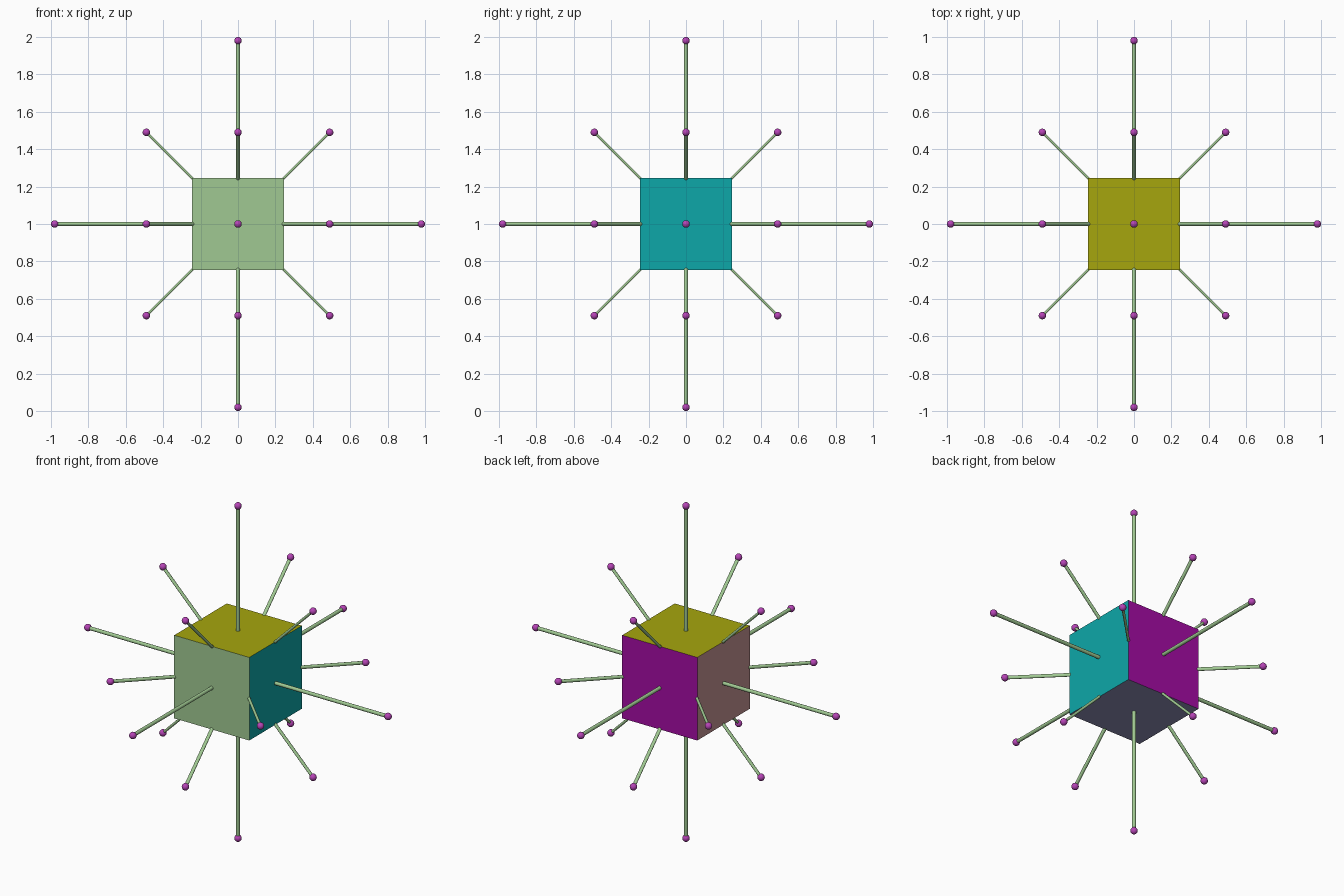
import bpy, bmesh
from itertools import product
from mathutils import Vector, Matrix

if "Cube" in bpy.data.objects:
    bpy.data.objects.remove(bpy.data.objects["Cube"])

CENTRE = Vector((0, 0, 1))
HALF = 0.245      # half cube side
BALL = 0.02       # ball radius


def material(name, rgb):
    lin = [((c / 255 + 0.055) / 1.055) ** 2.4 if c > 10 else c / 255 / 12.92 for c in rgb]
    m = bpy.data.materials.new(name)
    m.diffuse_color = (*lin, 1)
    m.use_nodes = True
    m.node_tree.nodes["Principled BSDF"].inputs["Base Color"].default_value = m.diffuse_color
    return m


green = material("light_green", (160, 201, 146))
teal = material("teal", (13, 167, 169))
olive = material("olive_yellow", (166, 166, 13))
purple = material("purple", (165, 12, 165))
rose = material("dusty_rose", (198, 148, 148))
slate = material("slate_blue", (142, 142, 182))
pink = material("orchid", (182, 68, 182))


def make_object(name, bm, mats, smooth=False):
    me = bpy.data.meshes.new(name)
    for f in bm.faces:
        f.smooth = smooth and len(f.verts) <= 4
    bm.to_mesh(me)
    bm.free()
    for m in mats:
        me.materials.append(m)
    ob = bpy.data.objects.new(name, me)
    bpy.context.collection.objects.link(ob)
    return ob


# Cube with one colour per side, chosen by face direction
bm = bmesh.new()
bmesh.ops.create_cube(bm, size=2 * HALF, matrix=Matrix.Translation(CENTRE))
bm.normal_update()
sides = [(0, -1, 0), (1, 0, 0), (0, 0, 1), (0, 1, 0), (-1, 0, 0), (0, 0, -1)]
for f in bm.faces:
    f.material_index = max(range(6), key=lambda i: f.normal.dot(Vector(sides[i])))
make_object("cube_body", bm, [green, teal, olive, purple, rose, slate])


# Rod with a ball tip; wide is the radius along the cube edge, thin across it
def spike(name, start, end, side, wide, thin):
    axis = (end - start).normalized()
    other = axis.cross(side)
    frame = Matrix((side * wide, other * thin, axis * (end - start).length)).transposed().to_4x4()
    frame.translation = CENTRE + (start + end) / 2
    bm = bmesh.new()
    bmesh.ops.create_cone(bm, cap_ends=True, segments=12, radius1=1, radius2=1,
                          depth=1, matrix=frame)
    bmesh.ops.recalc_face_normals(bm, faces=bm.faces)
    make_object(name + "_rod", bm, [green], True)
    bm = bmesh.new()
    bmesh.ops.create_uvsphere(bm, u_segments=20, v_segments=12, radius=BALL,
                              matrix=Matrix.Translation(CENTRE + end))
    make_object(name + "_ball", bm, [pink], True)


# Six long spikes from the faces, twelve shorter ones from the edges
for d in product((-1, 0, 1), repeat=3):
    v = Vector(d)
    n = sum(map(abs, d))
    if n == 1:
        side = Vector((abs(d[1]), abs(d[2]), abs(d[0])))
        spike("face_spike", v * (HALF - 0.01), v * 0.98, side, 0.0105, 0.0105)
    elif n == 2:
        side = Vector([1 - abs(c) for c in d])
        spike("edge_spike", v * (HALF - 0.01), v * 0.49, side, 0.0105, 0.0075)
